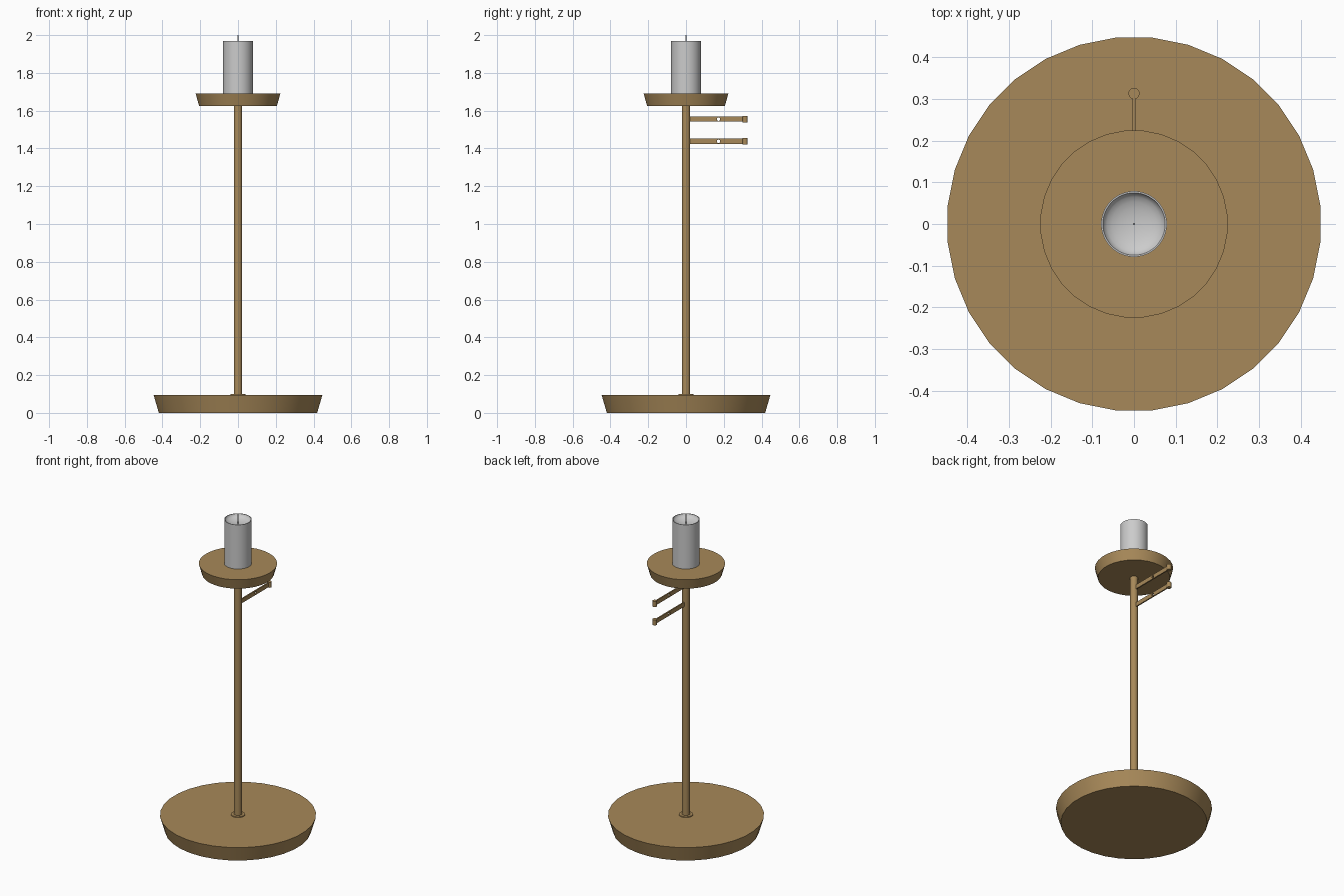
import bpy, bmesh, math

if "Cube" in bpy.data.objects:
    bpy.data.objects.remove(bpy.data.objects["Cube"])

wood = bpy.data.materials.new("brown")
wood.diffuse_color = (0.39, 0.25, 0.10, 1)
wood.use_nodes = True
wood.node_tree.nodes["Principled BSDF"].inputs["Base Color"].default_value = wood.diffuse_color


def finish(name, bm, mat=None, angle=35):
    bmesh.ops.recalc_face_normals(bm, faces=bm.faces)
    mesh = bpy.data.meshes.new(name)
    bm.to_mesh(mesh)
    bm.free()
    ob = bpy.data.objects.new(name, mesh)
    bpy.context.collection.objects.link(ob)
    if mat:
        mesh.materials.append(mat)
    bpy.ops.object.select_all(action='DESELECT')
    ob.select_set(True)
    bpy.context.view_layer.objects.active = ob
    bpy.ops.object.shade_smooth_by_angle(angle=math.radians(angle))
    return ob


def turned(name, profile, mat=None, sides=32, y=0):
    """Closed round part from a list of (radius, z); radius 0 makes a pole point."""
    bm = bmesh.new()
    rings = []
    for r, z in profile:
        if r == 0:
            rings.append([bm.verts.new((0, y, z))] * sides)
        else:
            angles = [2 * math.pi * (i + 0.5) / sides for i in range(sides)]
            rings.append([bm.verts.new((r * math.cos(a), y + r * math.sin(a), z)) for a in angles])
    for a, b in zip(rings, rings[1:]):
        for i in range(sides):
            j = (i + 1) % sides
            bm.faces.new(list(dict.fromkeys((a[i], a[j], b[j], b[i]))))
    for ring, (r, z) in ((rings[0], profile[0]), (rings[-1], profile[-1])):
        if r:
            bm.faces.new(ring)
    return finish(name, bm, mat)


def pierced_bar(name, y0, y1, z, half_h, half_w, hole_y, hole_r, mat):
    """Flat bar along y with a round hole through its sides."""
    n = 16
    bm = bmesh.new()
    half = 0.012
    layers = []
    for x in (-half_w, half_w):
        inner, outer = [], []
        for i in range(n):
            a = 2 * math.pi * (i + 0.5) / n
            c, s = math.cos(a), math.sin(a)
            inner.append(bm.verts.new((x, hole_y + hole_r * c, z + hole_r * s)))
            # Right and left fans reach the bar ends, the others its long edges
            if abs(c) > abs(s):
                far = y1 if c > 0 else y0
                outer.append(bm.verts.new((x, far, z + half_h * s / abs(c)
                                           / math.tan(math.radians(33.75)))))
            else:
                outer.append(bm.verts.new((x, hole_y + half * c / abs(s), z + math.copysign(half_h, s))))
        layers.append((inner, outer))
        for i in range(n):
            j = (i + 1) % n
            bm.faces.new((inner[i], inner[j], outer[j], outer[i]))
    for k in (0, 1):
        a, b = layers[0][k], layers[1][k]
        for i in range(n):
            j = (i + 1) % n
            bm.faces.new((a[i], a[j], b[j], b[i]))
    return finish(name, bm, mat)


# Stand: weighted base, collar, pole and drip plate
turned("base", [(0.421, 0), (0.449, 0.095)], wood)
turned("pole_collar", [(0.042, 0.09), (0.040, 0.1)], wood)
turned("pole", [(0.0225, 0.09), (0.0225, 1.63)], wood)
turned("plate", [(0.207, 1.625), (0.225, 1.69)], wood)

# Two side arms with a peg on each end
for label, z in (("lower", 1.438), ("upper", 1.555)):
    pierced_bar(label + "_arm", 0.015, 0.305, z, 0.0135, 0.004, 0.172, 0.009, wood)
    turned(label + "_arm_peg", [(0.0135, z - 0.017), (0.0135, z + 0.017)], wood, 16, 0.313)

# Candle with a hollowed top, and its wick
dish = [(0.075 * math.cos(t), 1.97 - 0.03 * math.sin(t))
        for t in (math.pi / 2 * k / 6 for k in range(6))]
turned("candle", [(0.079, 1.69), (0.079, 1.97)] + dish + [(0, 1.94)])
turned("wick", [(0.003, 1.938), (0.003, 2.0)], None, 8)
